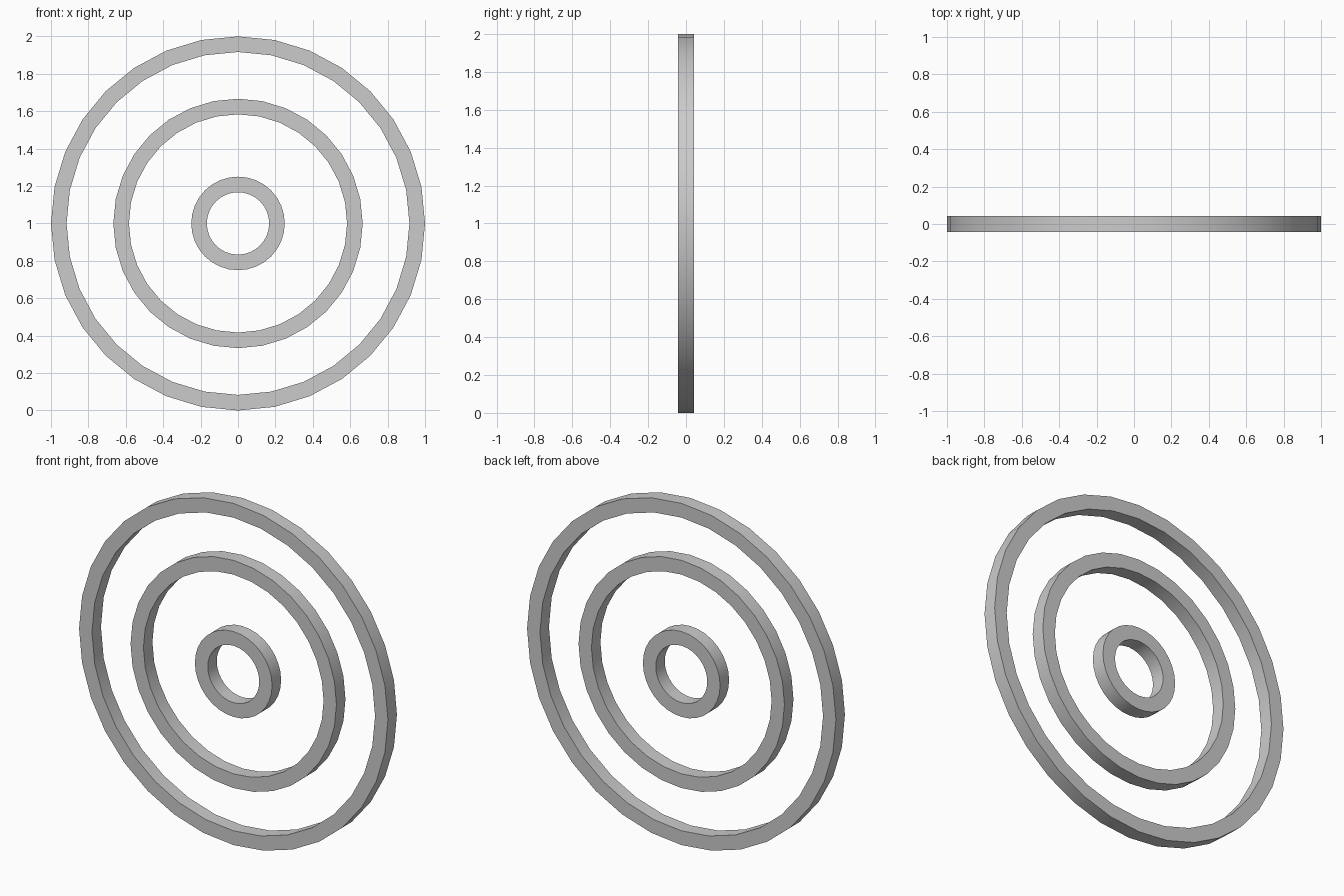
import bpy, bmesh, math

if "Cube" in bpy.data.objects:
    bpy.data.objects.remove(bpy.data.objects["Cube"])

WIDTH = 1 / 12   # radial width and depth of every ring
SIDES = 32


def ring(name, outer):
    """Square-section ring standing in the XZ plane, centred at z = 1."""
    inner, h = outer - WIDTH, WIDTH / 2
    bm = bmesh.new()
    loops = []
    for i in range(SIDES):
        a = 2 * math.pi * i / SIDES
        c, s = math.cos(a), math.sin(a)
        loops.append([bm.verts.new((r * c, y, r * s))
                      for r, y in ((outer, -h), (outer, h), (inner, h), (inner, -h))])
    for i in range(SIDES):
        p, q = loops[i], loops[(i + 1) % SIDES]
        for j in range(4):
            k = (j + 1) % 4
            bm.faces.new((p[j], p[k], q[k], q[j]))
    bmesh.ops.recalc_face_normals(bm, faces=bm.faces)
    mesh = bpy.data.meshes.new(name)
    bm.to_mesh(mesh)
    bm.free()
    obj = bpy.data.objects.new(name, mesh)
    obj.location.z = 1
    bpy.context.collection.objects.link(obj)
    # smooth round walls, sharp rims
    bpy.ops.object.select_all(action='DESELECT')
    obj.select_set(True)
    bpy.context.view_layer.objects.active = obj
    bpy.ops.object.shade_smooth_by_angle(angle=math.radians(30))


# three concentric rings
ring("outer_ring", 1.0)
ring("middle_ring", 2 / 3)
ring("inner_ring", 0.25)
